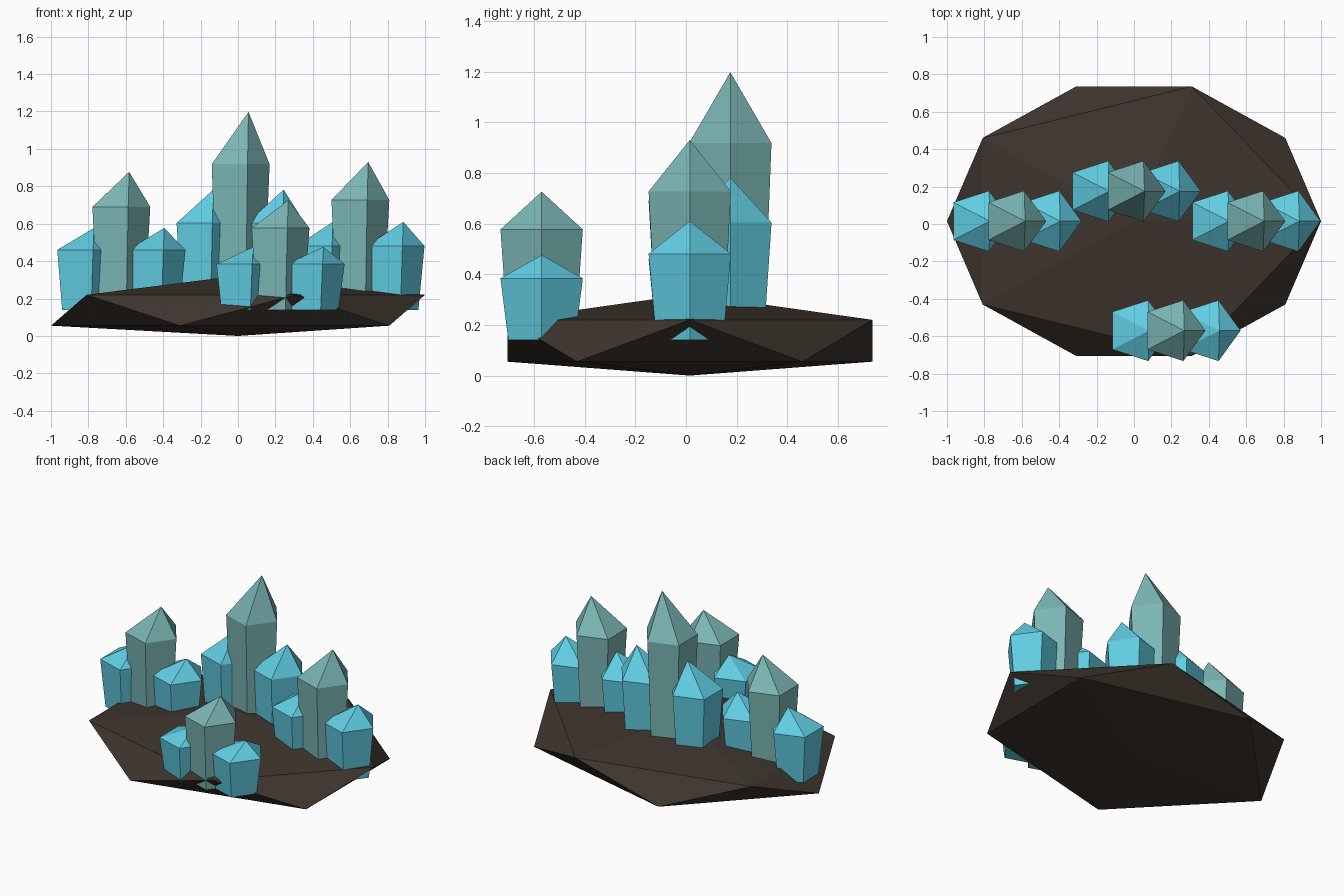
import bpy, bmesh
from math import cos, sin, tau

cube = bpy.data.objects.get("Cube")
if cube:
    bpy.data.objects.remove(cube, do_unlink=True)


def material(name, rgb):
    mat = bpy.data.materials.new(name)
    mat.use_nodes = True
    colour = (*rgb, 1)
    mat.diffuse_color = colour
    mat.node_tree.nodes["Principled BSDF"].inputs["Base Color"].default_value = colour
    return mat


def add_object(name, bm, mat):
    bmesh.ops.recalc_face_normals(bm, faces=bm.faces)
    mesh = bpy.data.meshes.new(name)
    bm.to_mesh(mesh)
    bm.free()
    mesh.materials.append(mat)
    obj = bpy.data.objects.new(name, mesh)
    bpy.context.collection.objects.link(obj)


rock = material("dark brown rock", (0.048, 0.036, 0.027))
teal = material("grey teal crystal", (0.195, 0.468, 0.456))
blue = material("bright blue crystal", (0.117, 0.61, 0.76))

SIDES = 5
RADIUS = 0.171
FOOT = 0.14        # height where every crystal starts
TAPER = 0.81       # foot radius relative to the shoulder
TIP_SHIFT = 0.058  # the tips lean towards +x


def crystal(name, x, y, shoulder, tip, mat):
    bm = bmesh.new()

    def ring(r, z):
        return [bm.verts.new((x + r * cos(tau * i / SIDES),
                              y + r * sin(tau * i / SIDES), z))
                for i in range(SIDES)]

    low, high = ring(RADIUS * TAPER, FOOT), ring(RADIUS, shoulder)
    apex = bm.verts.new((x + TIP_SHIFT, y, tip))
    bm.faces.new(low)
    for i in range(SIDES):
        j = (i + 1) % SIDES
        bm.faces.new((low[i], low[j], high[j], high[i]))
        bm.faces.new((high[i], high[j], apex))
    add_object(name, bm, mat)


# Rock base: squashed icosahedron with a flattened underside
bm = bmesh.new()
bmesh.ops.create_icosphere(bm, subdivisions=1, radius=1)
for v in bm.verts:
    v.co.x *= 1.118
    v.co.y = v.co.y * 0.847 + 0.015
    v.co.z = max(v.co.z * 0.1845 + 0.1375, 0)
add_object("rock_base", bm, rock)

# Crystal clusters: x, y, tall shoulder, tall tip, short shoulder, short tip
clusters = {
    "left": (0.638, 0.015, 0.727, 0.93, 0.481, 0.61),
    "right": (-0.64, 0.015, 0.69, 0.877, 0.46, 0.577),
    "back": (-0.002, 0.175, 0.918, 1.198, 0.604, 0.782),
    "front": (0.211, -0.57, 0.577, 0.726, 0.384, 0.476),
}
for place, (x, y, shoulder, tip, low_shoulder, low_tip) in clusters.items():
    crystal(f"{place}_tall_crystal", x, y, shoulder, tip, teal)
    for side, step in (("right", -0.188), ("left", 0.188)):
        crystal(f"{place}_short_crystal_{side}", x + step, y,
                low_shoulder, low_tip, blue)
